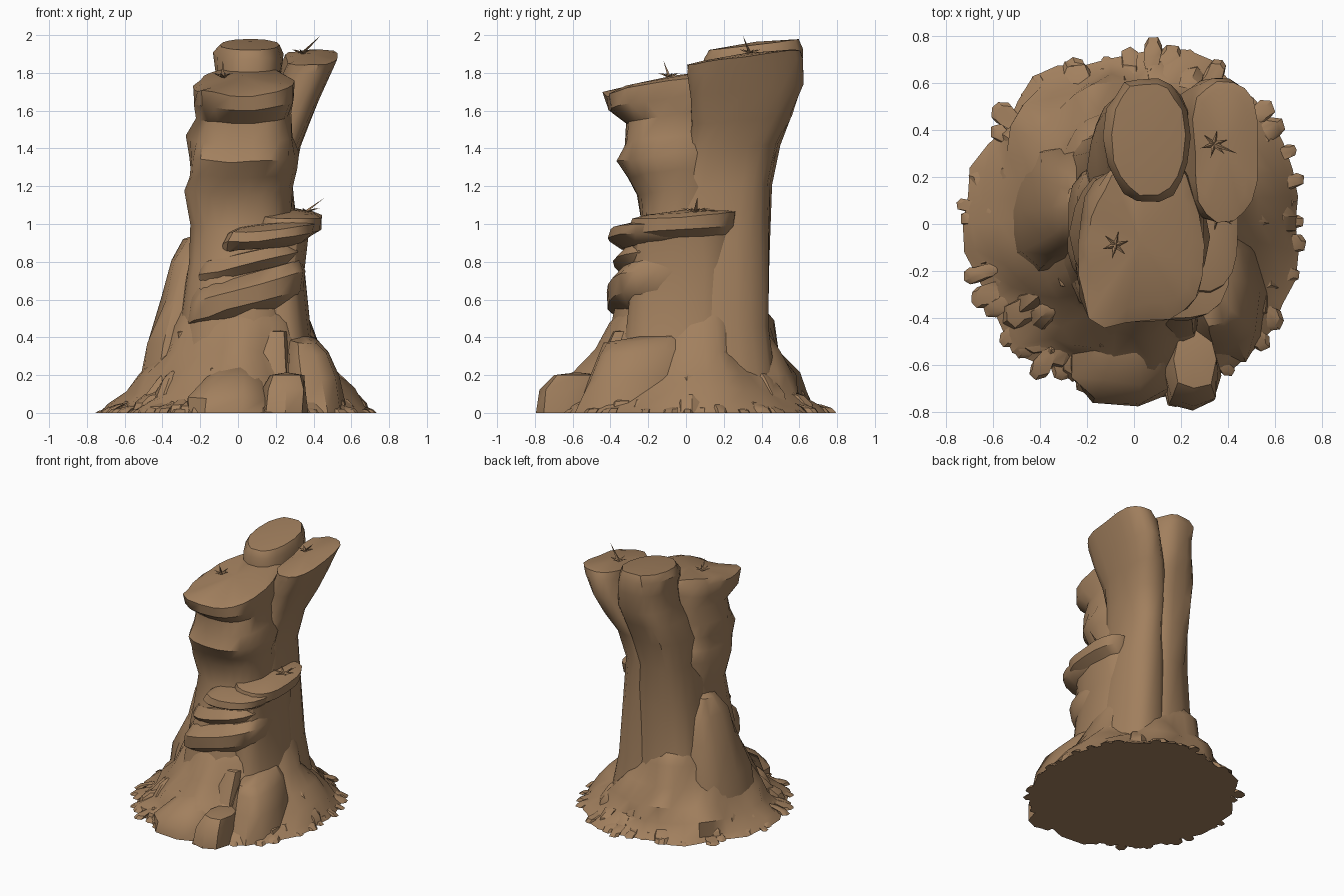
import bpy, bmesh, math, random
from mathutils import Vector, noise

cube = bpy.data.objects.get("Cube")
if cube:
    bpy.data.objects.remove(cube, do_unlink=True)

rng = random.Random(7)
stone = bpy.data.materials.new("brown_stone")
stone.use_nodes = True
BROWN = (0.36, 0.215, 0.112, 1)
stone.diffuse_color = BROWN
stone.node_tree.nodes["Principled BSDF"].inputs["Base Color"].default_value = BROWN


def loft(bm, rings, sides=18, tilt=(0, 0), lean_all=False, rough=0.05, square=0.78, dome=0.015, turn=0.0):
    """Stack rough rings given as (z, x_min, x_max, y_min, y_max) and cap both ends."""
    offset = Vector((rng.random(), rng.random(), rng.random())) * 50
    low, high = rings[0][0], rings[-1][0]
    loops = []
    for z, x0, x1, y0, y1 in rings:
        cx, cy, rx, ry = (x0 + x1) / 2, (y0 + y1) / 2, (x1 - x0) / 2, (y1 - y0) / 2
        lean = 1 if lean_all else ((z - low) / (high - low)) ** 2
        loop = []
        for i in range(sides):
            a = math.tau * i / sides + turn
            c, s = math.cos(a), math.sin(a)
            x = rx * math.copysign(abs(c) ** square, c)
            y = ry * math.copysign(abs(s) ** square, s)
            bump = noise.noise(Vector((cx + x, cy + y, z * 1.3)) * 4 + offset)
            bump += 0.5 * noise.noise(Vector((cx + x, cy + y, z)) * 11 + offset)
            k = 1 + bump * rough / max(0.5 * (rx + ry), 0.03)
            height = z + lean * (tilt[0] * x + tilt[1] * y)
            if 0 < z < high:
                height += bump * rough * 0.5
            loop.append(bm.verts.new((cx + x * k, cy + y * k, max(0, height))))
        loops.append(loop)
    for a, b in zip(loops, loops[1:]):
        for i in range(sides):
            j = (i + 1) % sides
            bm.faces.new((a[i], a[j], b[j], b[i]))
    bm.faces.new(loops[0][::-1])
    mid = sum((v.co for v in loops[-1]), Vector()) / sides
    top = bm.verts.new(mid + Vector((0, 0, dome)))
    for i in range(sides):
        bm.faces.new((loops[-1][i], loops[-1][(i + 1) % sides], top))


def finish(name, bm, angle=38):
    bmesh.ops.recalc_face_normals(bm, faces=bm.faces)
    mesh = bpy.data.meshes.new(name)
    bm.to_mesh(mesh)
    bm.free()
    ob = bpy.data.objects.new(name, mesh)
    bpy.context.collection.objects.link(ob)
    mesh.materials.append(stone)
    bpy.ops.object.select_all(action='DESELECT')
    ob.select_set(True)
    bpy.context.view_layer.objects.active = ob
    bpy.ops.object.shade_smooth_by_angle(angle=math.radians(angle))


def rock(name, rings, **options):
    bm = bmesh.new()
    loft(bm, rings, **options)
    finish(name, bm)


# Three tall columns that lean together
rock("front_column", [
    (0, -.36, .34, -.46, .3), (.45, -.3, .32, -.37, .25), (.8, -.27, .28, -.32, .25),
    (1.0, -.25, .27, -.26, .25), (1.18, -.28, .27, -.27, .25), (1.27, -.28, .28, -.31, .25),
    (1.36, -.26, .3, -.36, .25), (1.46, -.25, .29, -.33, .25), (1.58, -.23, .28, -.33, .25),
    (1.66, -.25, .3, -.42, .25), (1.74, -.24, .28, -.43, .25), (1.77, -.2, .24, -.37, .22)],
    tilt=(.03, .18), sides=22)
rock("back_column", [
    (0, -.36, .3, -.1, .5), (.45, -.28, .22, -.1, .43), (.9, -.23, .2, -.08, .45),
    (1.2, -.22, .18, -.06, .47), (1.4, -.2, .2, -.02, .5), (1.55, -.16, .22, .05, .57),
    (1.66, -.13, .23, .08, .62), (1.8, -.12, .24, .1, .63), (1.9, -.12, .24, .1, .64),
    (1.95, -.08, .21, .14, .62)], tilt=(0, .12), rough=.035)
rock("side_column", [
    (0, -.05, .44, -.2, .5), (.45, -.02, .36, -.15, .43), (.9, .02, .33, -.12, .42),
    (1.2, .03, .29, -.05, .43), (1.4, .06, .32, 0, .46), (1.55, .12, .39, .02, .56),
    (1.7, .19, .45, .02, .6), (1.83, .23, .51, .01, .61), (1.88, .25, .53, .01, .61),
    (1.89, .28, .49, .06, .57)], tilt=(.05, .13), rough=.035)

# Shorter columns leaning on the main ones
rock("ledge_column", [
    (0, .08, .48, -.4, .27), (.4, .08, .39, -.32, .25), (.75, .08, .35, -.29, .24),
    (.93, .1, .37, -.28, .23), (.97, .1, .44, -.3, .24), (1.04, .12, .45, -.28, .24),
    (1.06, .16, .41, -.2, .2)], tilt=(0, .06), rough=.03)
rock("leaning_slab", [
    (0, -.54, -.05, -.25, .36), (.35, -.47, -.08, -.2, .32), (.6, -.4, -.1, -.16, .28),
    (.8, -.34, -.1, -.1, .24), (.92, -.29, -.12, -.02, .2)], sides=12, rough=.05, dome=.03)

# Sloping shelves that wrap the front
rock("lower_shelf", [
    (.5, -.24, .3, -.33, .1), (.56, -.29, .34, -.4, .1), (.66, -.28, .35, -.42, .12),
    (.73, -.25, .33, -.35, .1)], tilt=(.28, 0), lean_all=True, rough=.03)
rock("middle_shelf", [
    (.74, -.22, .3, -.34, .1), (.79, -.22, .32, -.39, .1), (.85, -.2, .3, -.33, .1)],
    tilt=(.22, 0), lean_all=True, rough=.03)
rock("upper_shelf", [
    (.87, -.1, .34, -.34, .1), (.92, -.08, .4, -.42, .12), (.97, -.05, .41, -.41, .12),
    (1.0, 0, .36, -.3, .1)], tilt=(.12, 0), lean_all=True, rough=.03)

# Spreading foot
rock("foot_mound", [
    (0, -.7, .7, -.74, .74), (.03, -.66, .66, -.7, .71), (.11, -.59, .58, -.62, .64),
    (.2, -.52, .51, -.54, .58), (.32, -.45, .43, -.45, .5), (.46, -.38, .37, -.38, .43),
    (.56, -.33, .33, -.33, .38)], sides=40, rough=.07, square=1)


def ring_of_rocks(name, count, radius, width, height):
    """Irregular boulders standing in a circle, leaning towards the centre."""
    bm = bmesh.new()
    for i in range(count):
        a = math.tau * (i + rng.uniform(-.3, .3)) / count
        r = radius * rng.uniform(.95, 1.05)
        x, y = r * math.cos(a), r * math.sin(a) * 1.05
        w, h = width * rng.uniform(.75, 1.25), height * rng.uniform(.65, 1.15)
        rings = []
        for t, size, inward in ((0, 1, 0), (.45, .95, .03), (.85, .8, .1), (1, .5, .14)):
            px, py = x * (1 - inward), y * (1 - inward)
            rings.append((h * t, px - w * size, px + w * size, py - w * size, py + w * size))
        slope = rng.uniform(.1, .5)
        loft(bm, rings, sides=rng.choice((6, 7, 8)), rough=width * .5, square=.85, turn=rng.random() * 3,
             tilt=(-slope * math.cos(a), -slope * math.sin(a)), dome=.01)
    finish(name, bm, 30)


ring_of_rocks("inner_boulders", 15, .40, .085, .40)
ring_of_rocks("middle_boulders", 22, .53, .075, .22)
ring_of_rocks("outer_boulders", 32, .63, .058, .11)
ring_of_rocks("edge_stones", 46, .70, .036, .05)

# Large blocks at the front and sides
rock("front_block", [
    (0, -.28, .2, -.79, -.35), (.08, -.27, .2, -.77, -.35), (.17, -.2, .16, -.68, -.32),
    (.24, -.14, .1, -.54, -.3)], sides=9, rough=.04)
rock("front_corner_block", [
    (0, .13, .37, -.79, -.5), (.12, .14, .37, -.77, -.48), (.2, .17, .34, -.7, -.45)],
    sides=8, rough=.03)
rock("side_block", [
    (0, .24, .57, -.58, -.02), (.2, .24, .54, -.55, -.02), (.33, .25, .48, -.48, -.02),
    (.39, .28, .42, -.42, -.05)], sides=10, rough=.04, tilt=(-.1, .12))
rock("tall_front_block", [
    (0, .06, .3, -.58, -.2), (.25, .08, .28, -.5, -.2), (.43, .11, .26, -.4, -.2)],
    sides=8, rough=.03)


def thorn_tuft(name, place, reach, spread=.06):
    """Small star of thin thorns with one long spike."""
    bm = bmesh.new()
    base = Vector(place)
    tips = [Vector(reach)]
    for i in range(6):
        a = math.tau * i / 6 + .3
        tips.append(Vector((spread * math.cos(a), spread * math.sin(a), .025)))
    for tip in tips:
        side = tip.cross(Vector((.2, .1, 1))).normalized() * .012
        up = side.cross(tip).normalized() * .012
        root = [bm.verts.new(base + d) for d in (side, up, -side)]
        point = bm.verts.new(base + tip)
        bm.faces.new(root)
        for i in range(3):
            bm.faces.new((root[i], root[(i + 1) % 3], point))
    finish(name, bm)


thorn_tuft("front_thorns", (-.08, -.09, 1.775), (0, -.03, .09))
thorn_tuft("side_thorns", (.34, .34, 1.9), (.1, -.04, .1))
thorn_tuft("ledge_thorns", (.36, .05, 1.06), (.1, .01, .08), .08)
